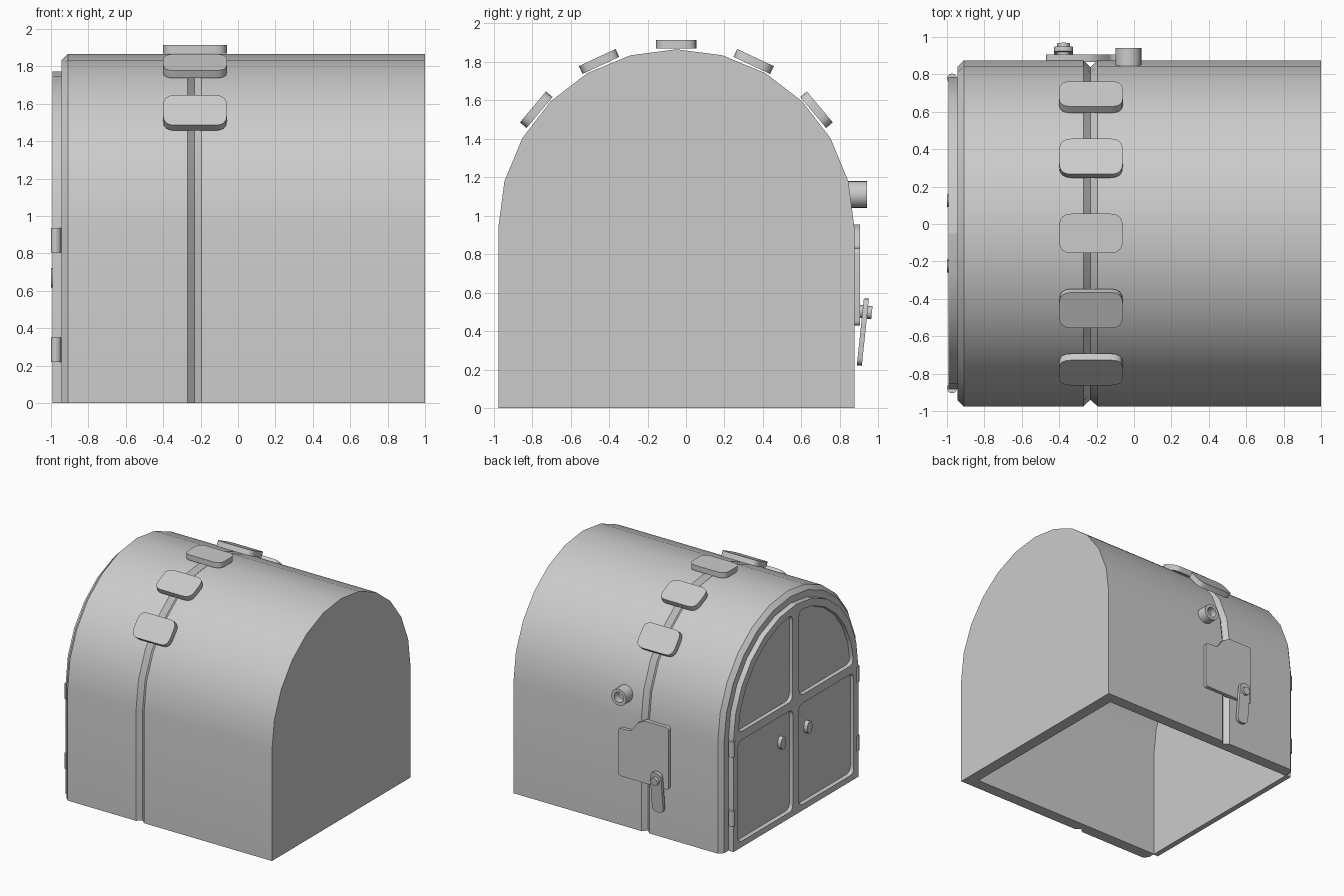
import bpy, bmesh
from math import sin, cos, pi, radians, asin, acos
from mathutils import Matrix, Vector

if "Cube" in bpy.data.objects:
    bpy.data.objects.remove(bpy.data.objects["Cube"])

grey = bpy.data.materials.new("warm_grey")
grey.use_nodes = True
GREY = (0.6, 0.6, 0.6, 1)
grey.diffuse_color = GREY
grey.node_tree.nodes["Principled BSDF"].inputs["Base Color"].default_value = GREY

CY, SPRING, R = -0.05, 0.94, 0.925   # vault axis and radius
parts = []


def loft(name, rings):
    """Closed solid through matching rings of points."""
    bm = bmesh.new()
    loops = [[bm.verts.new(p) for p in ring] for ring in rings]
    n = len(loops[0])
    for a, b in zip(loops, loops[1:]):
        for i in range(n):
            j = (i + 1) % n
            bm.faces.new((a[i], a[j], b[j], b[i]))
    bm.faces.new(loops[0])
    bm.faces.new(loops[-1])
    bmesh.ops.recalc_face_normals(bm, faces=bm.faces)
    mesh = bpy.data.meshes.new(name)
    bm.to_mesh(mesh)
    bm.free()
    mesh.materials.append(grey)
    obj = bpy.data.objects.new(name, mesh)
    bpy.context.collection.objects.link(obj)
    parts.append(obj)
    return obj


def prism(name, pts, d0, d1, mat, flare=1.0):
    """Extrude a 2D outline from depth d0 to d1; flare scales the d1 end."""
    c = sum((Vector(p) for p in pts), Vector((0, 0))) / len(pts)
    end = [c + (Vector(p) - c) * flare for p in pts]
    return loft(name, [[mat @ Vector((p[0], p[1], d)) for p in ring]
                       for ring, d in ((pts, d0), (end, d1))])


def cut(obj, cutter):
    mod = obj.modifiers.new("cut", "BOOLEAN")
    mod.object, mod.operation, mod.solver = cutter, "DIFFERENCE", "EXACT"
    dg = bpy.context.evaluated_depsgraph_get()
    mesh = bpy.data.meshes.new_from_object(obj.evaluated_get(dg))
    obj.modifiers.clear()
    obj.data = mesh
    parts.remove(cutter)
    bpy.data.objects.remove(cutter)


def rounded(pts, r, steps=4):
    """Round the sharp corners of an outline."""
    out, n = [], len(pts)
    for i in range(n):
        p = Vector(pts[i])
        a, b = Vector(pts[i - 1]) - p, Vector(pts[(i + 1) % n]) - p
        if a.angle(b) > radians(140):
            out.append(p)
            continue
        s = p + a.normalized() * min(r, a.length * 0.45)
        e = p + b.normalized() * min(r, b.length * 0.45)
        for k in range(steps + 1):
            t = k / steps
            out.append(s * (1 - t) ** 2 + p * 2 * t * (1 - t) + e * t * t)
    return out


def rect(u0, v0, u1, v1):
    return [(u0, v0), (u1, v0), (u1, v1), (u0, v1)]


def ellipse(u, v, ru, rv, n=20):
    return [(u + ru * cos(2 * pi * k / n), v + rv * sin(2 * pi * k / n)) for k in range(n)]


def arc(r, a0, a1, n):
    return [(r * cos(a0 + (a1 - a0) * k / n), SPRING + r * sin(a0 + (a1 - a0) * k / n))
            for k in range(n + 1)]


def arch(x, inset, base=0.0):
    """Vault cross-section at x."""
    r = R - inset
    return [(x, CY + y, z) for y, z in [(r, base)] + arc(r, 0, pi, 12) + [(-r, base)]]


# Vaulted shell with a V groove and chamfered mouth, hollow and open below
shell = loft("vaulted_shell", [arch(x, i) for x, i in (
    (1, 0), (-0.195, 0), (-0.233, 0.036), (-0.27, 0), (-0.91, 0), (-0.945, 0.035))])
cut(shell, loft("cavity", [arch(0.9, 0.1, -0.2), arch(-1.1, 0.1, -0.2)]))

# Cleats bridging the groove over the top
pad = rounded(rect(-0.4, -0.105, -0.06, 0.105), 0.065)
for k in range(-2, 3):
    turn = Matrix.Translation((0, CY, SPRING)) @ Matrix.Rotation(radians(25 * k), 4, "X")
    prism(f"cleat_{k + 3}", pad, 0.928, 0.973, turn)

# Door leaves, hinges and knobs on the -x end
DOOR = 0.833
half_pi = pi / 2
pr, bar = DOOR - 0.07, 0.05
lower = rounded(rect(bar, 0.06, pr, SPRING - 0.045), 0.05)
upper = rounded([(bar, SPRING + 0.045)]
                + arc(pr, asin(0.045 / pr), acos(bar / pr), 6), 0.06)
for side, s in (("left", 1), ("right", -1)):
    face = Matrix(((0, 0, 1, 0), (s, 0, 0, CY), (0, 1, 0, 0), (0, 0, 0, 1)))
    leaf = prism(f"door_leaf_{side}", [(0, 0), (DOOR, 0)] + arc(DOOR, 0, half_pi, 6),
                 -0.945, -0.992, face)
    for panel in (lower, upper):
        cut(leaf, prism("panel_cutter", panel, -0.966, -1.02, face, 1.05))
    prism(f"door_knob_{side}", ellipse(0.175, 0.67, 0.034, 0.052), -0.96, -1.0, face)
    for level, z in (("lower", 0.285), ("upper", 0.87)):
        upright = Matrix.Translation((-0.973, CY + s * 0.828, z))
        prism(f"{level}_hinge_{side}", ellipse(0, 0, 0.027, 0.027, 12),
              -0.065, 0.065, upright)

# Lock plate on the back wall
back = Matrix(((1, 0, 0, 0), (0, 0, 1, 0), (0, 1, 0, 0), (0, 0, 0, 1)))
plate = [(0, 0.43), (0, 0.83), (-0.12, 0.835), (-0.18, 0.92), (-0.25, 0.955),
         (-0.47, 0.955), (-0.47, 0.43)]
prism("lock_plate", rounded(plate, 0.025), 0.865, 0.905, back)

# Tilted latch lever with its pivot
tilt = Matrix.Translation((-0.377, 0.93, 0.5)) @ Matrix.Rotation(radians(-6), 4, "X") @ back
prism("latch_lever", rounded(rect(-0.052, -0.28, 0.052, 0.07), 0.05), -0.013, 0.013, tilt)
prism("latch_pivot", ellipse(0, 0, 0.034, 0.034), -0.035, 0.036, tilt)

# Round socket
socket = prism("round_socket", ellipse(-0.03, 1.11, 0.07, 0.07), 0.845, 0.94, back)
cut(socket, prism("socket_bore", ellipse(-0.03, 1.11, 0.043, 0.043), 0.88, 1.0, back))

# Smooth the curved surfaces, keep edges crisp
bpy.ops.object.select_all(action="DESELECT")
for obj in parts:
    obj.select_set(True)
bpy.context.view_layer.objects.active = shell
bpy.ops.object.shade_smooth_by_angle(angle=radians(30))
